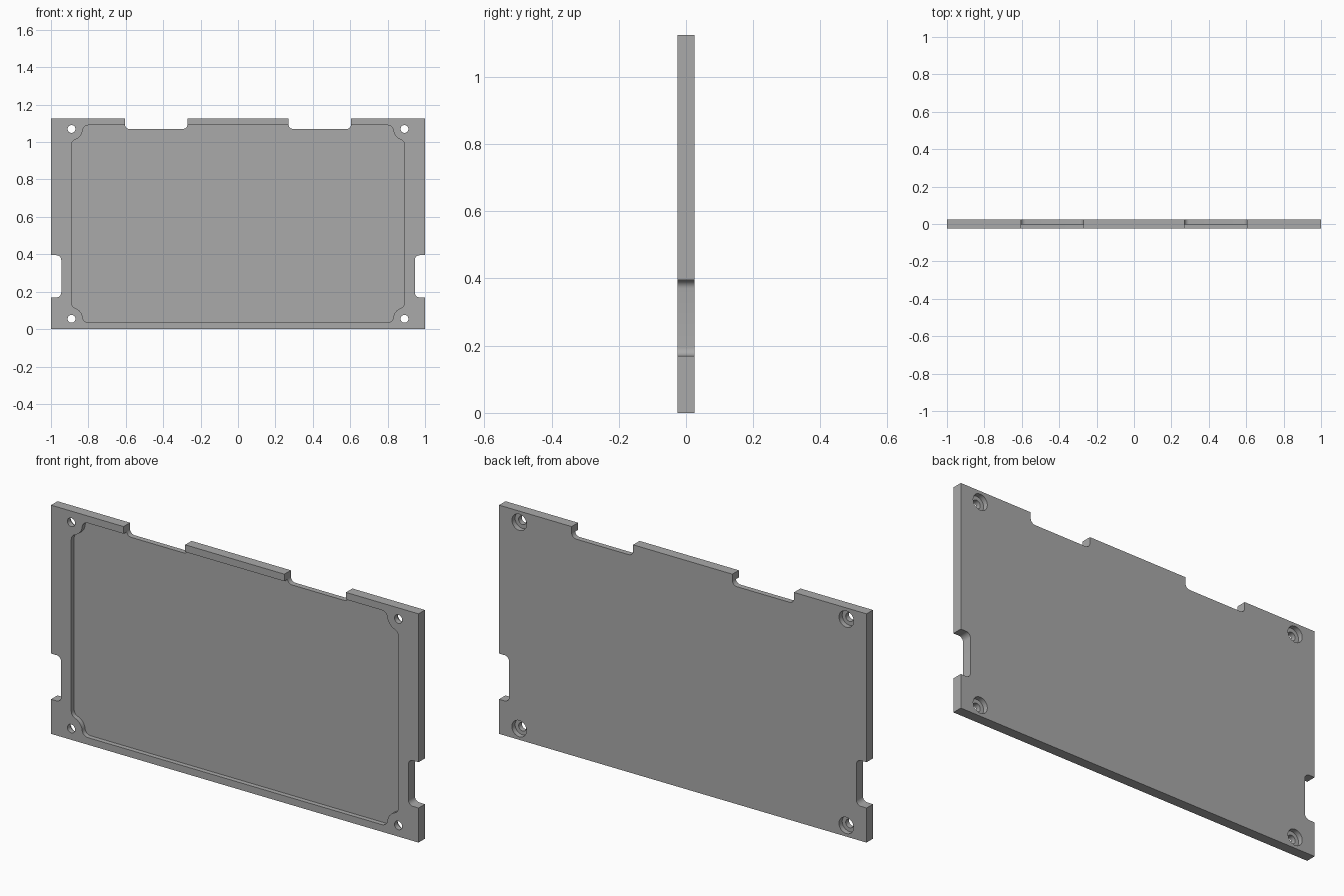
import bpy, bmesh, math
from mathutils import Vector

if "Cube" in bpy.data.objects:
    bpy.data.objects.remove(bpy.data.objects["Cube"], do_unlink=True)

W, H, T = 1.0, 1.125, 0.025          # half width, height, half thickness
HOLE_X, HOLE_Z = 0.89, 0.055         # screw hole inset from centre and base
MID = H / 2

grey = bpy.data.materials.new("plain grey")
grey.use_nodes = True
colour = (0.4, 0.4, 0.4, 1)
grey.diffuse_color = colour
grey.node_tree.nodes["Principled BSDF"].inputs["Base Color"].default_value = colour


def prism(name, outline, y0, y1):
    """Extrude an (x, z) outline from y0 to y1."""
    bm = bmesh.new()
    face = bm.faces.new([bm.verts.new((x, y0, z)) for x, z in outline])
    new = bmesh.ops.extrude_face_region(bm, geom=[face])["geom"]
    bmesh.ops.translate(bm, vec=(0, y1 - y0, 0),
                        verts=[v for v in new if isinstance(v, bmesh.types.BMVert)])
    bmesh.ops.recalc_face_normals(bm, faces=bm.faces)
    mesh = bpy.data.meshes.new(name)
    bm.to_mesh(mesh)
    bm.free()
    mesh.materials.append(grey)
    obj = bpy.data.objects.new(name, mesh)
    bpy.context.collection.objects.link(obj)
    return obj


def arc(cx, cz, r, a0, a1, n=8):
    """Points on an arc, angles in radians."""
    return [(cx + r * math.cos(a0 + (a1 - a0) * i / n),
             cz + r * math.sin(a0 + (a1 - a0) * i / n)) for i in range(n + 1)]


def mirror_x(points):
    return [(-x, z) for x, z in reversed(points)]


# Outline of the plate: right half, from bottom centre to top centre
r = 0.025
half = [(W, 0), (W, 0.17)]
half += arc(0.945 + r, 0.17 + r, r, -math.pi / 2, -math.pi)
half += arc(0.945 + r, 0.395 - r, r, math.pi, math.pi / 2)
half += [(W, 0.395), (W, H), (0.605, H)]
half += arc(0.605 - r, 1.07 + r, r, 0, -math.pi / 2)
half += arc(0.27 + r, 1.07 + r, r, -math.pi / 2, -math.pi)
half += [(0.27, H)]
plate = prism("cover_plate", half + mirror_x(half), -T, T)

# Recess outline: straight sides blending around a boss at each screw hole
R, f = 0.06, 0.03
top = H - 0.035
hole = Vector((HOLE_X, H - HOLE_Z))
c1 = Vector((HOLE_X - f, hole.y - math.sqrt((R + f) ** 2 - f ** 2)))
dz = hole.y - (top - f)
c2 = Vector((hole.x - math.sqrt((R + f) ** 2 - dz ** 2), top - f))
a1 = math.atan2(*(hole - c1).yx)
a2 = math.atan2(*(hole - c2).yx)
corner = arc(*c1, f, 0, a1)
corner += arc(*hole, R, a1 + math.pi, a2 + math.pi)[1:-1] if a1 < a2 else \
    arc(*hole, R, a1 - math.pi, a2 - math.pi)[1:-1]
corner += arc(*c2, f, a2, math.pi / 2)
side = [(x, H - z) for x, z in reversed(corner)] + corner
cutters = [prism("recess_cutter", side + mirror_x(side), -T - 0.05, -0.002)]

# Through holes with a counterbore at the back
for sx in (-1, 1):
    for z in (HOLE_Z, H - HOLE_Z):
        for name, rad, y0 in (("hole_cutter", 0.021, -0.1), ("counterbore_cutter", 0.04, 0.0)):
            ring = arc(sx * HOLE_X, z, rad, 0, 2 * math.pi, 32)[:-1]
            cutters.append(prism(name, ring, y0, 0.1))

bpy.context.view_layer.objects.active = plate
for cutter in cutters:
    cutter.hide_render = True
    mod = plate.modifiers.new("cut", 'BOOLEAN')
    mod.operation = 'DIFFERENCE'
    mod.solver = 'EXACT'
    mod.object = cutter
    bpy.ops.object.modifier_apply(modifier=mod.name)
    bpy.data.objects.remove(cutter, do_unlink=True)

# Smooth the rounded walls, keep the flat edges crisp
bpy.ops.object.select_all(action='DESELECT')
plate.select_set(True)
bpy.ops.object.shade_smooth_by_angle(angle=math.radians(30))
